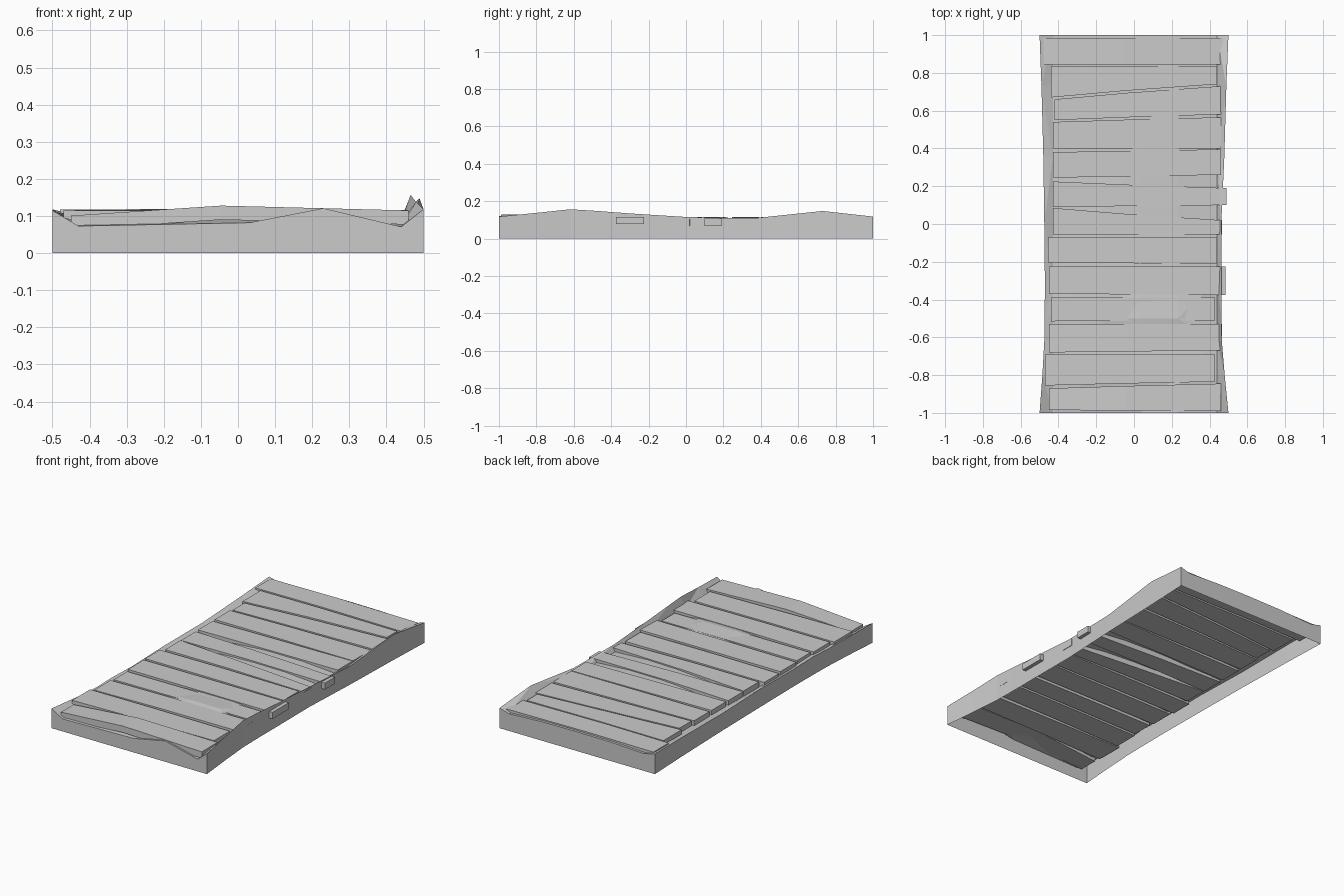
import bpy, bmesh, random
random.seed(4)


def make(name, verts, faces):
    me = bpy.data.meshes.new(name)
    me.from_pydata(verts, [], faces)
    bm = bmesh.new()
    bm.from_mesh(me)
    bmesh.ops.recalc_face_normals(bm, faces=bm.faces)
    bm.to_mesh(me)
    bm.free()
    ob = bpy.data.objects.new(name, me)
    bpy.context.collection.objects.link(ob)
    return ob


# Earth bed: rows run front to back: y, left x, left z, right x, right z
ROWS = [(-1, -.5, .115, .5, .118), (-.8, -.485, .105, .48, .138),
        (-.62, -.475, .1, .465, .157), (-.5, -.473, .105, .463, .15),
        (-.3, -.472, .1, .463, .135), (0, -.475, .105, .462, .116),
        (.35, -.48, .1, .478, .108), (.73, -.49, .11, .489, .148),
        (1, -.5, .118, .5, .118)]
COLS = [-.43, -.22, .03, .23, .44]
FRONT = [.073, .077, .082, .121, .071]
BACK = [.1, .11, .112, .11, .1]
verts = []
for i, (y, lx, lz, rx, rz) in enumerate(ROWS):
    verts.append((lx, y, lz))
    for j, x in enumerate(COLS):
        z = (.088, .098, .104, .103, .09)[j] + random.uniform(-.006, .006)
        if i == 0:
            z = FRONT[j]
        elif i == len(ROWS) - 1:
            z = BACK[j]
        elif y == -.5 and j in (2, 3):
            z = .119
        verts.append((x, y, z))
    verts.append((rx, y, rz))
w, n = len(COLS) + 2, len(ROWS)
faces = []
for i in range(n - 1):
    for j in range(w - 1):
        a, b, c, d = i*w+j, i*w+j+1, (i+1)*w+j+1, (i+1)*w+j
        faces += [(a, b, c), (a, c, d)] if (i + j) % 2 else [(a, b, d), (b, c, d)]
# Vertical skirt around the bed, open underneath
rim = (list(range(w)) + [i*w + w-1 for i in range(1, n)]
       + [(n-1)*w + j for j in range(w-2, -1, -1)] + [i*w for i in range(n-2, 0, -1)])
base = len(verts)
verts += [(verts[k][0], verts[k][1], 0) for k in rim]
m = len(rim)
faces += [(rim[k], base+k, base+(k+1) % m, rim[(k+1) % m]) for k in range(m)]
make("earth_bed", verts, faces)


# Planks: front y, back y at left; front y, back y at right; x ends; top z left, middle, right
PLANKS = [
    (-.985, -.87, -.99, -.845, -.45, .46, .101, .128, .115),
    (-.855, -.69, -.835, -.69, -.47, .43, .115, .116, .113),
    (-.68, -.53, -.67, -.53, -.45, .465, .113, .117, .116),
    (-.515, -.39, -.51, -.39, -.44, .43, .113, .114, .112),
    (-.37, -.225, -.375, -.225, -.45, .485, .115, .116, .116),
    (-.205, -.07, -.21, -.07, -.455, .44, .113, .115, .112),
    (-.055, .085, -.055, .02, -.43, .465, .115, .115, .106),
    (.09, .225, .1, .19, -.43, .49, .113, .115, .107),
    (.245, .38, .26, .395, -.43, .46, .115, .115, .114),
    (.4, .54, .4, .565, -.43, .46, .116, .116, .114),
    (.55, .66, .58, .73, -.42, .46, .116, .116, .114),
    (.67, .835, .74, .835, -.44, .44, .116, .118, .115),
    (.845, .985, .845, .985, -.48, .47, .117, .12, .115),
]
THICK = .038
for k, (lf, lb, rf, rb, x0, x1, zl, zm, zr) in enumerate(PLANKS):
    secs = [(x0, lf, lb, zl), ((x0+x1)/2 - .05, (lf+rf)/2, (lb+rb)/2, zm), (x1, rf, rb, zr)]
    v = []
    for x, yf, yb, z in secs:
        v += [(x, yf, z), (x, yb, z), (x, yb, z-THICK), (x, yf, z-THICK)]
    f = [(0, 1, 2, 3), (8, 9, 10, 11)]
    f += [(s+q, s+(q+1) % 4, s+4+(q+1) % 4, s+4+q) for s in (0, 4) for q in range(4)]
    make(f"plank_{k+1:02d}", v, f)
